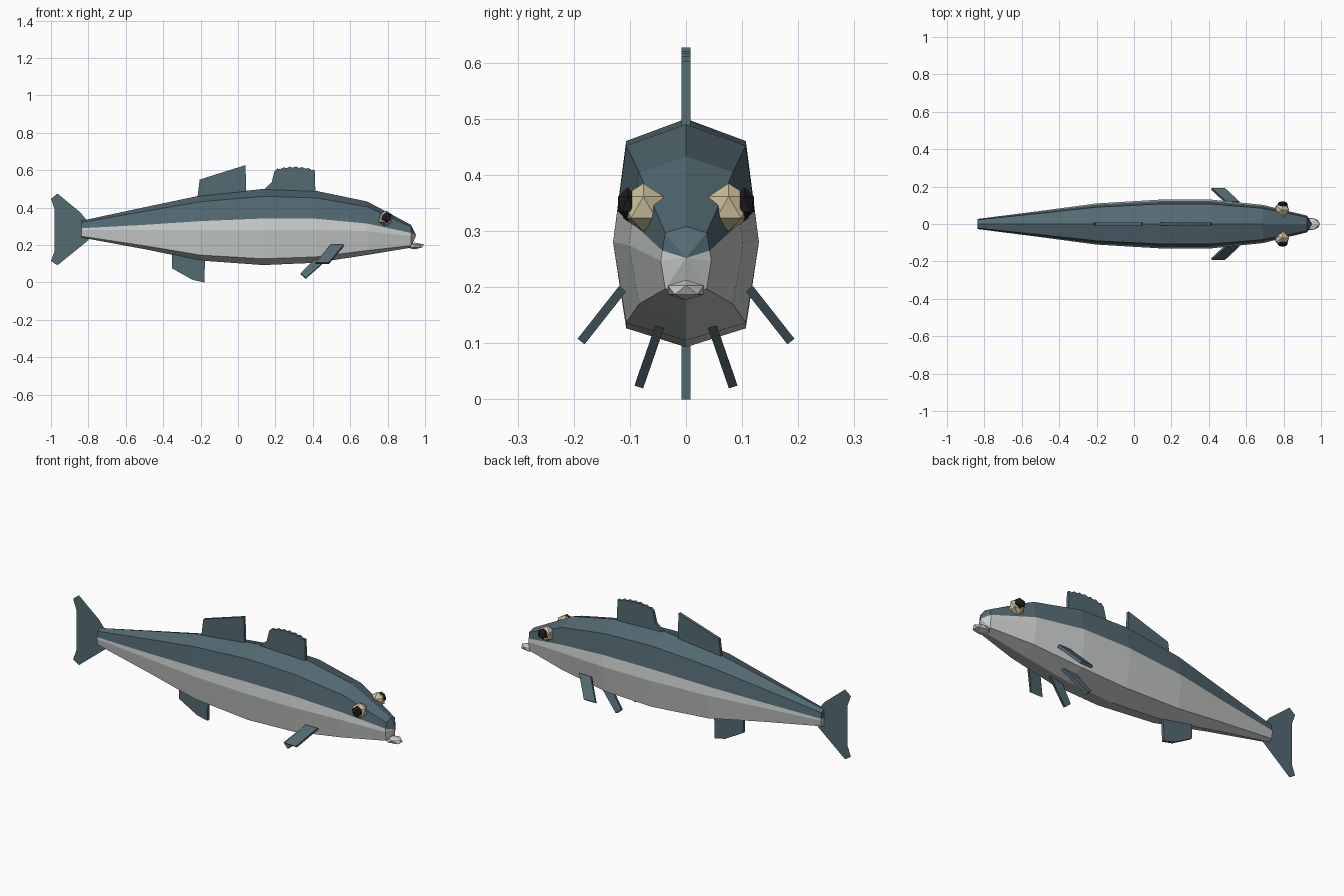
import bpy, bmesh, math
from mathutils import Vector

if "Cube" in bpy.data.objects:
    bpy.data.objects.remove(bpy.data.objects["Cube"])


def material(name, rgb):
    m = bpy.data.materials.new(name)
    m.diffuse_color = (*rgb, 1)
    m.use_nodes = True
    m.node_tree.nodes["Principled BSDF"].inputs["Base Color"].default_value = m.diffuse_color
    return m


TEAL = material("slate teal", (0.088, 0.145, 0.170))
PALE = material("pale silver", (0.58, 0.61, 0.60))
BEIGE = material("eye beige", (0.62, 0.54, 0.34))
BLACK = material("pupil black", (0.012, 0.012, 0.012))


def finish(name, bm, *mats):
    bmesh.ops.recalc_face_normals(bm, faces=bm.faces)
    me = bpy.data.meshes.new(name)
    bm.to_mesh(me)
    bm.free()
    for m in mats:
        me.materials.append(m)
    ob = bpy.data.objects.new(name, me)
    bpy.context.collection.objects.link(ob)
    return ob


def plate(name, pts, thick=0.016):
    """Flat fin: a polygon thickened evenly to both sides."""
    bm = bmesh.new()
    pts = [Vector(p) for p in pts]
    n = (pts[1] - pts[0]).cross(pts[-1] - pts[0]).normalized() * thick / 2
    a = [bm.verts.new(p + n) for p in pts]
    b = [bm.verts.new(p - n) for p in pts]
    bm.faces.new(a)
    bm.faces.new(b[::-1])
    for i in range(len(pts)):
        j = (i + 1) % len(pts)
        bm.faces.new((a[i], b[i], b[j], a[j]))
    return finish(name, bm, TEAL)


def upright(name, xz):
    return plate(name, [(x, 0, z) for x, z in xz])


def ball(name, loc, radii, mat, sub=1):
    bm = bmesh.new()
    bmesh.ops.create_icosphere(bm, subdivisions=sub, radius=1)
    for v in bm.verts:
        v.co = Vector(loc) + Vector(c * r for c, r in zip(v.co, radii))
    return finish(name, bm, mat)


# Body: lofted octagon with an extra point each side at the colour line
# x, top, bottom, half width, widest height, colour line height
STATIONS = [
    (-0.837, 0.330, 0.240, 0.027, 0.280, 0.290),
    (-0.50, 0.402, 0.178, 0.070, 0.280, 0.308),
    (-0.20, 0.465, 0.117, 0.110, 0.280, 0.328),
    (0.135, 0.500, 0.093, 0.130, 0.280, 0.342),
    (0.415, 0.490, 0.105, 0.130, 0.280, 0.341),
    (0.69, 0.433, 0.147, 0.102, 0.275, 0.315),
    (0.925, 0.308, 0.186, 0.045, 0.247, 0.265),
]
bm = bmesh.new()
rings = []
for x, top, bot, w, mid, line in STATIONS:
    k = 0.82
    sh, lo = mid + k * (top - mid), mid - k * (mid - bot)
    yl = w * (1 - (1 - k) * (line - mid) / (sh - mid))
    half = [(k * w, sh), (yl, line), (w, mid), (k * w, lo)]
    ring = [(0, top)] + half + [(0, bot)] + [(-y, z) for y, z in half[::-1]]
    rings.append([bm.verts.new((x, y, z)) for y, z in ring])
N = 10
tips = [bm.verts.new((-0.837, 0, 0.285)), bm.verts.new((0.952, 0, 0.252))]
for i in range(N):
    j = (i + 1) % N
    faces = [bm.faces.new((a[i], a[j], b[j], b[i])) for a, b in zip(rings, rings[1:])]
    faces += [bm.faces.new((r[i], r[j], t)) for r, t in zip((rings[0], rings[-1]), tips)]
    for f in faces:
        f.material_index = 0 if i in (0, 1, 8, 9) else 1
finish("body", bm, TEAL, PALE)

# Mouth
ball("lips", (0.945, 0, 0.195), (0.055, 0.038, 0.018), PALE)

# Spiny front dorsal fin with a scalloped crest
crest = []
for i in range(13):
    x = 0.21 + i * 0.2 / 12
    crest.append((x, 0.620 - 1.4 * (x - 0.30) ** 2 - (0.007 if i % 2 else 0)))
upright("front_dorsal_fin", [(0.415, 0.45), (0.135, 0.45), (0.14, 0.498),
                             (0.18, 0.535), (0.195, 0.595)] + crest)

# Other upright fins
upright("rear_dorsal_fin", [(0.045, 0.46), (-0.22, 0.43), (-0.205, 0.55), (0.04, 0.627)])
upright("anal_fin", [(-0.175, 0.16), (-0.18, 0.0), (-0.243, 0.014), (-0.352, 0.075), (-0.355, 0.18)])
upright("tail_fin", [(-0.80, 0.25), (-0.80, 0.32), (-0.84, 0.372), (-0.965, 0.475), (-1.0, 0.447),
                     (-0.98, 0.39), (-0.98, 0.17), (-1.0, 0.115), (-0.965, 0.092), (-0.80, 0.226)])

# Paired fins and eyes
for side, s in (("right", -1), ("left", 1)):
    plate(side + "_pectoral_fin", [(0.565, s * 0.113, 0.197), (0.495, s * 0.113, 0.197),
                                   (0.415, s * 0.187, 0.103), (0.485, s * 0.187, 0.103)])
    plate(side + "_pelvic_fin", [(0.49, s * 0.045, 0.135), (0.445, s * 0.037, 0.158),
                                 (0.335, s * 0.076, 0.046), (0.362, s * 0.084, 0.022)])
    ball(side + "_eye", (0.79, s * 0.076, 0.342), (0.043, 0.043, 0.043), BEIGE)
    ball(side + "_pupil", (0.795, s * 0.104, 0.348), (0.031, 0.020, 0.030), BLACK)
